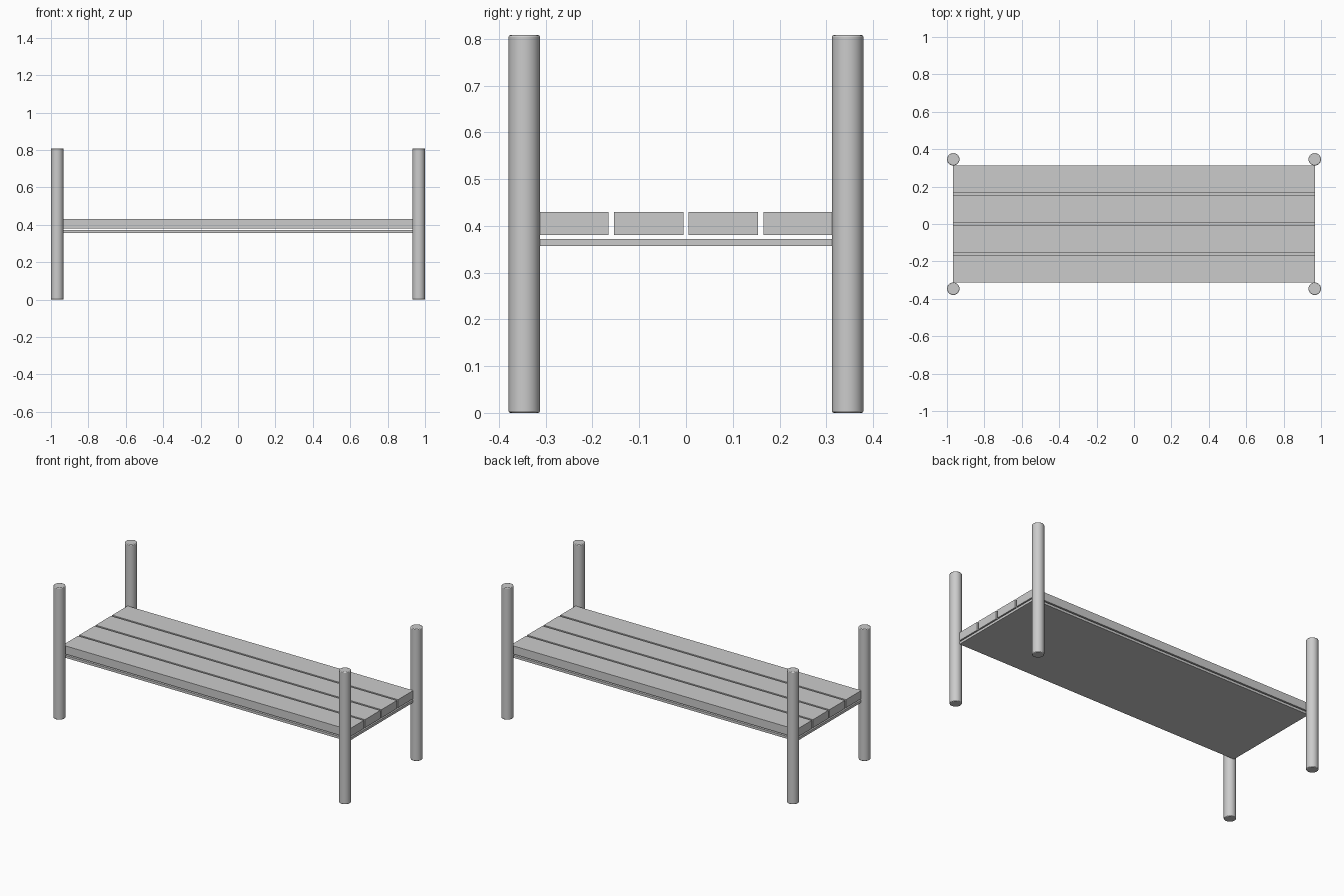
import bpy

if "Cube" in bpy.data.objects:
    bpy.data.objects.remove(bpy.data.objects["Cube"])

HALF_X, HALF_Y = 0.967, 0.3135


def box(name, lo, hi):
    bpy.ops.mesh.primitive_cube_add(size=1, location=[(a + b) / 2 for a, b in zip(lo, hi)])
    ob = bpy.context.object
    ob.name = name
    ob.scale = [b - a for a, b in zip(lo, hi)]
    bpy.ops.object.transform_apply(location=False, rotation=False, scale=True)
    return ob


def post(name, x, y, radius=0.0335, height=0.808):
    bpy.ops.mesh.primitive_cylinder_add(vertices=32, radius=radius, depth=height,
                                        location=(x, y, height / 2))
    ob = bpy.context.object
    ob.name = name
    # Softened rims at top and bottom
    bevel = ob.modifiers.new("rim", "BEVEL")
    bevel.width = 0.004
    bevel.segments = 2
    bevel.limit_method = "ANGLE"
    bpy.ops.object.shade_smooth_by_angle()
    return ob


# Four round corner posts
for sx, side in ((-1, "left"), (1, "right")):
    for sy, end in ((-1, "front"), (1, "back")):
        post(f"{end}_{side}_post", sx * 0.9665, sy * 0.346)

# Four long slats with narrow gaps
gap = 0.0115
width = (2 * HALF_Y - 3 * gap) / 4
for i in range(4):
    y = -HALF_Y + i * (width + gap)
    box(f"slat_{i + 1}", (-HALF_X, y, 0.38), (HALF_X, y + width, 0.43))

# Thin board beneath the slats
box("under_board", (-HALF_X, -HALF_Y, 0.357), (HALF_X, HALF_Y, 0.372))
